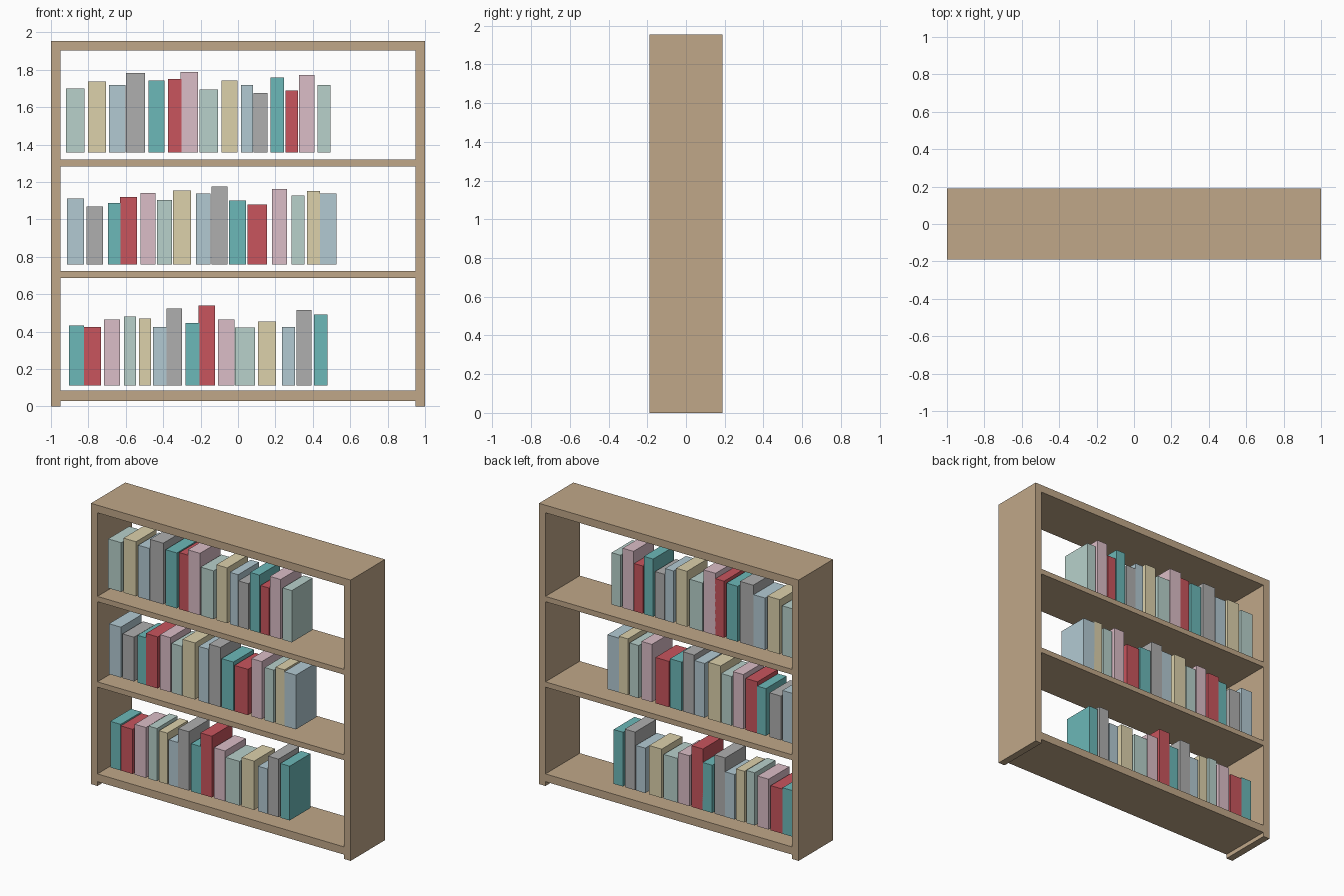
import bpy


def material(name, rgb):
    m = bpy.data.materials.new(name)
    m.diffuse_color = (*rgb, 1)
    return m


def box(name, x0, x1, z0, z1, half_depth, mat):
    bpy.ops.mesh.primitive_cube_add(size=1, location=((x0 + x1) / 2, 0, (z0 + z1) / 2))
    ob = bpy.context.object
    ob.name = name
    ob.scale = (x1 - x0, 2 * half_depth, z1 - z0)
    bpy.ops.object.transform_apply(location=False, rotation=False, scale=True)
    ob.data.materials.append(mat)
    return ob


wood = material("wood", (0.53, 0.39, 0.25))
# Book colours repeat in this order along every shelf
covers = [material(n, c) for n, c in (
    ("teal", (0.15, 0.48, 0.48)),
    ("red", (0.58, 0.09, 0.11)),
    ("pink", (0.71, 0.51, 0.57)),
    ("mint", (0.48, 0.64, 0.60)),
    ("cream", (0.72, 0.64, 0.41)),
    ("pale_blue", (0.45, 0.59, 0.65)),
    ("grey", (0.43, 0.43, 0.43)),
)]

# Case: two sides, top, bottom and two shelves
DEPTH = 0.189
INNER = 0.95
box("left_side", -1, -INNER, 0, 1.955, DEPTH, wood)
box("right_side", INNER, 1, 0, 1.955, DEPTH, wood)
for name, z0, z1 in (("bottom_panel", 0.03, 0.084), ("lower_shelf", 0.688, 0.725),
                     ("upper_shelf", 1.283, 1.32), ("top_panel", 1.902, 1.955)):
    box(name, -INNER, INNER, z0, z1, DEPTH, wood)

# Books per shelf: (left edge, thickness, height)
bottom_row = [(-.904, .08, .321), (-.823, .091, .311), (-.716, .086, .351), (-.609, .064, .367),
              (-.529, .064, .356), (-.454, .072, .313), (-.382, .083, .41), (-.282, .075, .332),
              (-.21, .088, .426), (-.106, .086, .351), (-.015, .107, .308), (.108, .096, .34),
              (.234, .072, .313), (.312, .08, .404), (.406, .072, .378)]
middle_row = [(-.914, .091, .351), (-.81, .088, .308), (-.695, .068, .329), (-.63, .091, .359),
              (-.521, .08, .38), (-.432, .08, .343), (-.347, .096, .394), (-.224, .078, .378),
              (-.143, .088, .415), (-.047, .091, .34), (.052, .104, .319), (.183, .08, .402),
              (.285, .07, .367), (.368, .07, .391), (.435, .091, .378)]
top_row = [(-.92, .10, .343), (-.802, .096, .38), (-.689, .088, .361), (-.598, .102, .426),
           (-.478, .086, .386), (-.373, .07, .394), (-.307, .094, .431), (-.207, .099, .337),
           (-.087, .083, .386), (.017, .064, .361), (.084, .075, .319), (.173, .072, .402),
           (.253, .067, .332), (.325, .083, .415), (.424, .07, .361)]

for row, books, z, first in (("bottom", bottom_row, 0.113, 0),
                             ("middle", middle_row, 0.76, 5),
                             ("top", top_row, 1.357, 3)):
    for i, (x, w, h) in enumerate(books):
        box(f"{row}_book_{i + 1}", x, x + w, z, z + h, 0.114, covers[(first + i) % 7])
